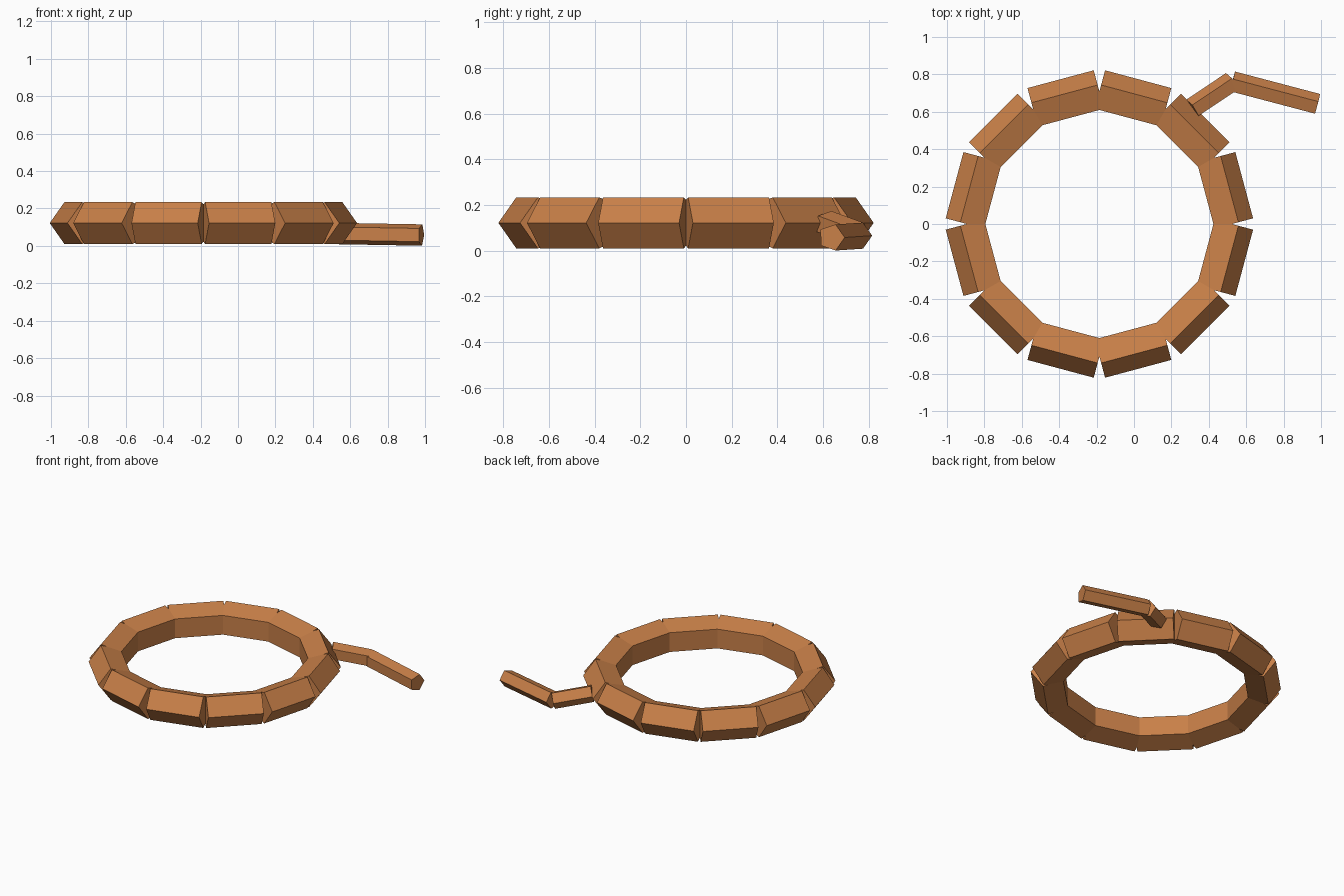
import bpy
import bmesh
import math
from mathutils import Vector

cube = bpy.data.objects.get("Cube")
if cube:
    bpy.data.objects.remove(cube, do_unlink=True)

# Single material
copper = bpy.data.materials.new("warm copper brown")
copper.use_nodes = True
COLOUR = (0.58, 0.215, 0.065, 1)
copper.diffuse_color = COLOUR
copper.node_tree.nodes["Principled BSDF"].inputs["Base Color"].default_value = COLOUR


def five_sided_bar(name, start, end, radius, outward):
    """Capped pentagonal bar between two points, one edge pointing outward."""
    start, end = Vector(start), Vector(end)
    axis = (end - start).normalized()
    out = Vector(outward)
    out = (out - axis * out.dot(axis)).normalized()
    side = axis.cross(out)
    bm = bmesh.new()
    rings = []
    for centre in (start, end):
        ring = []
        for i in range(5):
            a = math.tau * i / 5
            ring.append(bm.verts.new(centre + radius * (out * math.cos(a) + side * math.sin(a))))
        rings.append(ring)
        bm.faces.new(ring)
    for i in range(5):
        j = (i + 1) % 5
        bm.faces.new((rings[0][i], rings[0][j], rings[1][j], rings[1][i]))
    bmesh.ops.recalc_face_normals(bm, faces=bm.faces)
    mesh = bpy.data.meshes.new(name)
    bm.to_mesh(mesh)
    bm.free()
    mesh.materials.append(copper)
    obj = bpy.data.objects.new(name, mesh)
    bpy.context.collection.objects.link(obj)


# Ring of twelve straight bars
CENTRE = Vector((-0.185, 0, 0.122))
RING_RADIUS = 0.684
SEGMENTS = 12
half_length = RING_RADIUS * math.tan(math.pi / SEGMENTS)
for k in range(SEGMENTS):
    a = math.tau * (k + 0.5) / SEGMENTS
    out = Vector((math.cos(a), math.sin(a), 0))
    along = Vector((-out.y, out.x, 0)) * half_length
    mid = CENTRE + out * RING_RADIUS
    five_sided_bar(f"ring_segment_{k + 1}", mid - along, mid + along, 0.1175, out)

# Loose tail: short sloping link, then a longer end piece
BEND = (0.525, 0.757, 0.066)
five_sided_bar("tail_link", (0.313, 0.615, 0.118), BEND, 0.06, (-0.55, 0.835, 0))
five_sided_bar("tail_end", BEND, (0.98, 0.637, 0.058), 0.06, (0.253, 0.967, 0))
